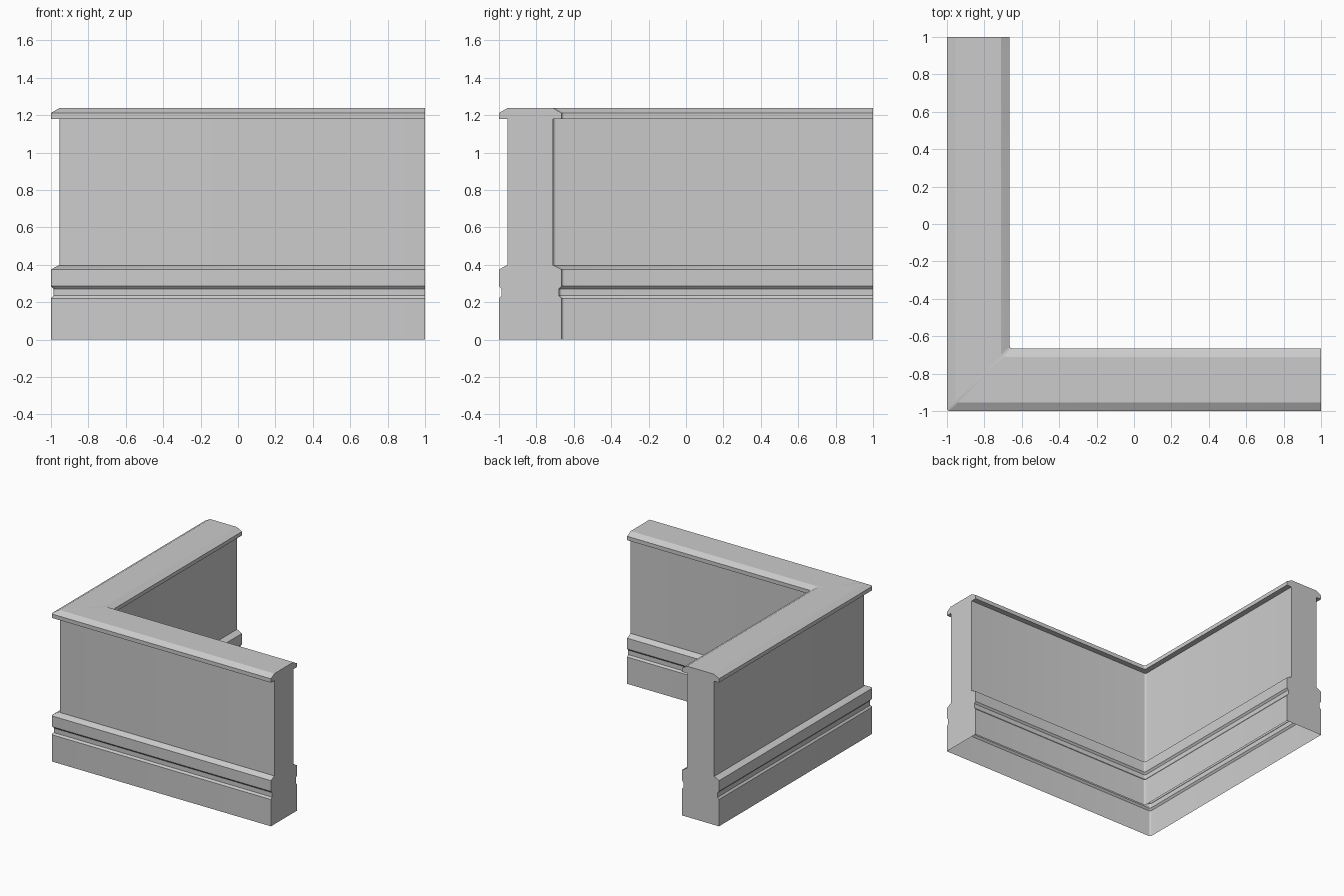
import bpy
import bmesh
import math

cube = bpy.data.objects.get("Cube")
if cube:
    bpy.data.objects.remove(cube, do_unlink=True)

WIDTH = 0.335        # full thickness of the plinth and coping
RADIUS = 0.015       # small rounding of the corner
STEPS = 4

stone = bpy.data.materials.new("grey stone")
stone.use_nodes = True
GREY = (0.6, 0.6, 0.6, 1)
stone.diffuse_color = GREY
stone.node_tree.nodes["Principled BSDF"].inputs["Base Color"].default_value = GREY


def corner_path(d):
    """Plan of the L-shaped run, set in by d from the outer face."""
    e = d - 1
    centre = e + RADIUS
    pts = [(e, 1)]
    for i in range(STEPS + 1):
        a = math.pi + math.pi / 2 * i / STEPS
        pts.append((centre + RADIUS * math.cos(a), centre + RADIUS * math.sin(a)))
    return pts + [(1, e)]


def sweep(name, half):
    """Mirror a half profile of (inset, height) and sweep it round the corner."""
    profile = half + [(WIDTH - d, z) for d, z in reversed(half)]
    bm = bmesh.new()
    rows = [[bm.verts.new((x, y, z)) for x, y in corner_path(d)] for d, z in profile]
    for low, high in zip(rows, rows[1:]):
        # the open seam of the plinth and wall is skipped by height and inset
        if name == "wall_panel" and low is rows[len(half) - 1]:
            continue
        if name == "plinth" and low is rows[len(half) - 1]:
            continue
        for i in range(len(low) - 1):
            bm.faces.new((low[i], low[i + 1], high[i + 1], high[i]))
    # end caps
    bm.faces.new([r[0] for r in rows])
    bm.faces.new([r[-1] for r in reversed(rows)])
    bmesh.ops.recalc_face_normals(bm, faces=bm.faces)
    # each part is an open shell, so make the outer front face point outwards
    bm.faces.ensure_lookup_table()
    front = min(bm.faces, key=lambda f: f.calc_center_median().y)
    if front.normal.y > 0:
        bmesh.ops.reverse_faces(bm, faces=bm.faces)
    mesh = bpy.data.meshes.new(name)
    bm.to_mesh(mesh)
    bm.free()
    mesh.materials.append(stone)
    obj = bpy.data.objects.new(name, mesh)
    bpy.context.collection.objects.link(obj)
    bpy.ops.object.select_all(action="DESELECT")
    obj.select_set(True)
    bpy.context.view_layer.objects.active = obj
    bpy.ops.object.shade_smooth_by_angle(angle=math.radians(26))


# plinth with a shallow groove and a chamfered top
sweep("plinth", [(0, 0), (0, 0.22), (0.013, 0.235), (0.013, 0.272),
                 (0, 0.287), (0, 0.375), (0.04, 0.397), (0.045, 0.397)])

# plain wall between the mouldings
sweep("wall_panel", [(0.045, 0.397), (0.045, 1.18)])

# overhanging coping with chamfered edges
sweep("coping", [(0.045, 1.18), (0, 1.18), (0, 1.212), (0.045, 1.238)])
